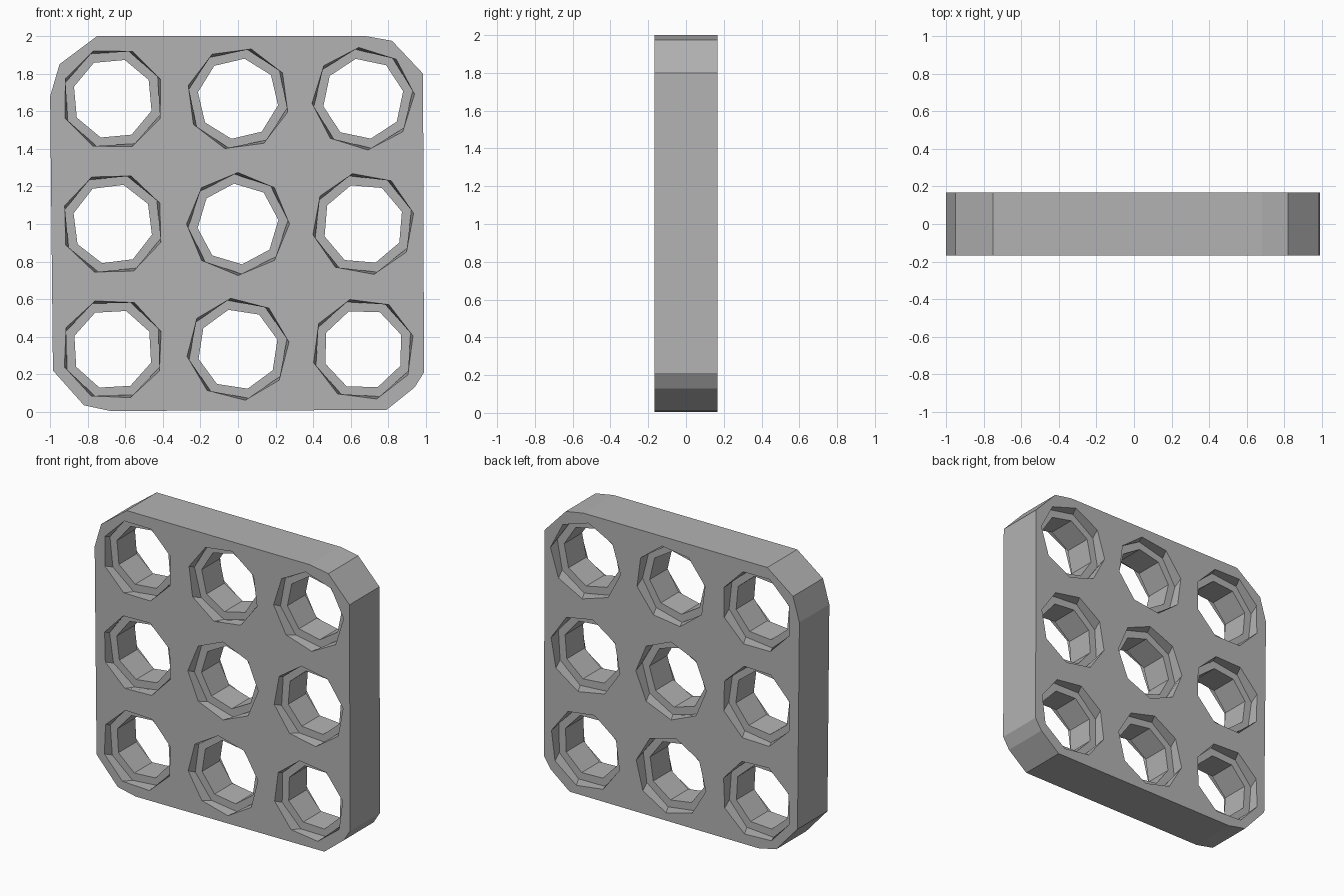
import bpy, bmesh, math

if "Cube" in bpy.data.objects:
    bpy.data.objects.remove(bpy.data.objects["Cube"])

T = 1 / 6        # half thickness
STEP = 0.067     # recess depth around each hole
PITCH = 2 / 3

mat = bpy.data.materials.new("light grey")
mat.diffuse_color = (0.45, 0.45, 0.45, 1)
mat.use_nodes = True
mat.node_tree.nodes["Principled BSDF"].inputs["Base Color"].default_value = mat.diffuse_color

# outer outline (x, z) with faceted corners
outline = [(-0.75, 2.0), (-0.95, 1.85), (-1.0, 1.68), (-0.985, 0.22), (-0.82, 0.035), (-0.68, 0.005),
           (0.79, 0.01), (0.94, 0.13), (0.99, 0.21), (0.985, 1.80), (0.82, 1.975), (0.68, 2.0)]

bm = bmesh.new()


def loop(points, y):
    return [bm.verts.new((x, y, z)) for x, z in points]


def bridge(a, b):
    n = len(a)
    for i in range(n):
        bm.faces.new((a[i], a[(i + 1) % n], b[(i + 1) % n], b[i]))


def ring(cx, cz, r, turn, n=8):
    return [(cx + r * math.cos(turn + math.tau * i / n),
             cz + r * math.sin(turn + math.tau * i / n)) for i in range(n)]


# outer wall
front, back = loop(outline, -T), loop(outline, T)
bridge(front, back)
sides = {-T: [front], T: [back]}

# stepped through holes, recessed on both faces
turns = [20, 8, 15, 24, 0, 12, 22, 30, 5]
for k in range(9):
    cx, cz = (k % 3 - 1) * PITCH, (k // 3 + 0.5) * PITCH
    t = math.radians(turns[k])
    wide, narrow = ring(cx, cz, 0.274, t), ring(cx, cz, 0.216, t + 0.1)
    inner = []
    for s in (-1, 1):
        rim = loop(wide, s * T)
        floor = loop(ring(cx, cz, 0.272, t + 0.12), s * (T - STEP))
        bore = loop(narrow, s * (T - STEP))
        bridge(rim, floor)
        bridge(floor, bore)
        sides[s * T].append(rim)
        inner.append(bore)
    bridge(*inner)

# front and back faces with the holes left open
for loops in sides.values():
    edges = [bm.edges.get((l[i], l[(i + 1) % len(l)])) for l in loops for i in range(len(l))]
    bmesh.ops.triangle_fill(bm, edges=edges, use_beauty=True, use_dissolve=False)

bmesh.ops.recalc_face_normals(bm, faces=bm.faces[:])
me = bpy.data.meshes.new("perforated_plate")
bm.to_mesh(me)
bm.free()
me.materials.append(mat)
bpy.context.collection.objects.link(bpy.data.objects.new("perforated_plate", me))
